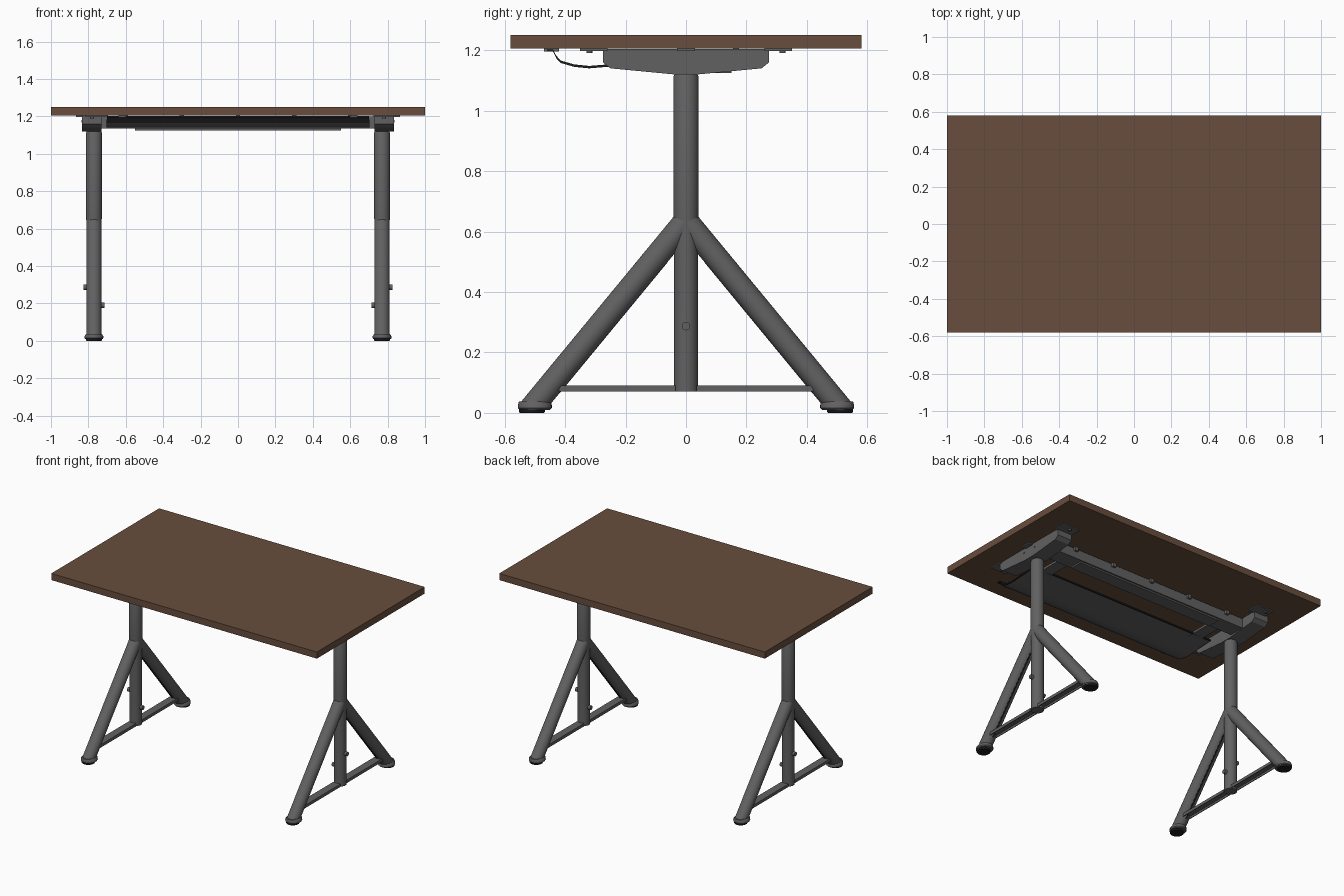
import bpy, bmesh, math
from math import sin, cos, tan, pi

cube = bpy.data.objects.get("Cube")
if cube:
    bpy.data.objects.remove(cube, do_unlink=True)


def material(name, rgb):
    m = bpy.data.materials.new(name)
    m.use_nodes = True
    m.diffuse_color = (*rgb, 1)
    m.node_tree.nodes["Principled BSDF"].inputs["Base Color"].default_value = (*rgb, 1)
    return m


BROWN = material("brown wood", (0.14, 0.075, 0.048))
GREY = material("dark grey metal", (0.12, 0.12, 0.12))
BLACK = material("black rubber", (0.012, 0.012, 0.012))


def finish(name, bm, mat, smooth=False):
    bmesh.ops.recalc_face_normals(bm, faces=bm.faces)
    mesh = bpy.data.meshes.new(name)
    bm.to_mesh(mesh)
    bm.free()
    mesh.materials.append(mat)
    ob = bpy.data.objects.new(name, mesh)
    bpy.context.collection.objects.link(ob)
    if smooth:
        bpy.ops.object.select_all(action='DESELECT')
        ob.select_set(True)
        bpy.context.view_layer.objects.active = ob
        bpy.ops.object.shade_smooth_by_angle(angle=math.radians(40))
    return ob


def loft(name, rings, mat, smooth=True):
    """Bridge equal rings of points and cap both ends."""
    bm = bmesh.new()
    rows = [[bm.verts.new(p) for p in ring] for ring in rings]
    n = len(rows[0])
    for a, b in zip(rows, rows[1:]):
        for i in range(n):
            j = (i + 1) % n
            bm.faces.new((a[i], a[j], b[j], b[i]))
    bm.faces.new(rows[0])
    bm.faces.new(rows[-1])
    return finish(name, bm, mat, smooth)


def box(name, x0, x1, y0, y1, z0, z1, mat=GREY):
    ring = lambda z: [(x0, y0, z), (x1, y0, z), (x1, y1, z), (x0, y1, z)]
    return loft(name, [ring(z0), ring(z1)], mat, False)


def prism(name, profile, x0, x1, mat=GREY, smooth=False):
    """Extrude a (y, z) profile along x."""
    return loft(name, [[(x, y, z) for y, z in profile] for x in (x0, x1)], mat, smooth)


def stack(name, x, y, levels, mat, n=32):
    """Upright turned shape from (z, x radius, y radius) levels."""
    return loft(name, [[(x + rx * cos(2 * pi * i / n), y + ry * sin(2 * pi * i / n), z)
                        for i in range(n)] for z, rx, ry in levels], mat)


def knob(name, x0, x1, z, r, n=16):
    """Round screw head pointing along x."""
    return prism(name, [(r * cos(2 * pi * i / n), z + r * sin(2 * pi * i / n))
                        for i in range(n)], x0, x1, GREY, True)


def sheet(path, t):
    """Closed profile of a thin sheet following a (y, z) path."""
    return path + [(y, z + t) for y, z in reversed(path)]


# Tabletop
box("tabletop", -1, 1, -0.58, 0.58, 1.205, 1.25, BROWN)

# Trestle legs
COL_X, R, ANGLE, TOP_Z, BOT_Z = 0.77, 0.04, math.radians(50.5), 0.636, 0.03
FOOT_Y = (TOP_Z - BOT_Z) / tan(ANGLE)

for s, side in ((1, "left"), (-1, "right")):
    cx = s * COL_X
    stack(side + "_column", cx, 0,
          [(0.07, 0.04, 0.04), (0.62, 0.04, 0.04), (0.66, 0.042, 0.042),
           (1.112, 0.042, 0.042), (1.12, 0.038, 0.038)], GREY)

    for d, end in ((-1, "front"), (1, "back")):
        # Slanted tube, cut level at the foot and upright inside the column
        low, high, n = [], [], 32
        for i in range(n):
            t = 2 * pi * i / n
            x, p = cx + R * cos(t), R * sin(t)
            low.append((x, d * (FOOT_Y + p / sin(ANGLE)), BOT_Z))
            high.append((x, 0, TOP_Z + p / cos(ANGLE)))
        loft(f"{side}_{end}_leg", [low, high], GREY)

        # Slot along the underside of the tube
        slot = []
        for y in (0.06, 0.42):
            z = TOP_Z - y * tan(ANGLE) - R / cos(ANGLE)
            slot.append([(cx + dx, d * y, z + dz) for dx, dz in
                         ((-0.006, 0.006), (0.006, 0.006), (0.006, -0.001), (-0.006, -0.001))])
        loft(f"{side}_{end}_leg_slot", slot, BLACK, False)

        # Foot and rubber pad
        stack(f"{side}_{end}_foot", cx, d * 0.5,
              [(0.01, 0.046, 0.05), (0.016, 0.051, 0.056), (0.026, 0.05, 0.056),
               (0.038, 0.041, 0.053)], GREY)
        stack(f"{side}_{end}_pad", cx, d * 0.51,
              [(0, 0.04, 0.04), (0.004, 0.043, 0.043), (0.012, 0.043, 0.043)], BLACK)

        # Lower crossbar, an open channel
        y0, y1 = sorted((d * 0.035, d * 0.42))
        box(f"{side}_{end}_crossbar", cx - 0.027, cx + 0.027, y0, y1, 0.083, 0.09)
        for e in (-1, 1):
            xs = sorted((cx + e * 0.022, cx + e * 0.027))
            box(f"{side}_{end}_crossbar_flange", *xs, y0, y1, 0.07, 0.09)

        # Fixing tab and bolt under the top
        y0, y1 = sorted((d * 0.26, d * 0.35))
        box(f"{side}_{end}_fixing_tab", cx - 0.045, cx + 0.075, y0, y1, 1.198, 1.205)
        stack(f"{side}_{end}_fixing_bolt", cx + s * 0.01, d * 0.32,
              [(1.19, 0.01, 0.01), (1.2, 0.01, 0.01)], GREY, 12)

    # Support bracket with tapered ends
    half = [(0.04, 1.12), (0.25, 1.14), (0.275, 1.16), (0.275, 1.204)]
    bracket = half + [(-y, z) for y, z in reversed(half)]
    prism(side + "_bracket", bracket, s * 0.73, s * 0.835)
    box(side + "_bracket_lip", *sorted((s * 0.83, s * 0.865)), -0.03, 0.03, 1.197, 1.205)
    for y in (-0.05, 0.05):
        ob = knob(side + "_bracket_screw", s * 0.83, s * 0.838, 1.175, 0.006)
        ob.location.y = y

    # Height adjusting knobs
    knob(side + "_outer_knob", cx + s * 0.03, cx + s * 0.056, 0.287, 0.014)
    knob(side + "_inner_knob", cx - s * 0.03, cx - s * 0.056, 0.19, 0.014)

    # Tray hanger
    box(side + "_tray_hanger", *sorted((s * 0.56, s * 0.64)), -0.16, 0.06, 1.15, 1.165)

# Long beam beneath the top
box("beam", -0.735, 0.735, 0.05, 0.16, 1.135, 1.2)
box("beam_lower_plate", -0.55, 0.55, 0.06, 0.15, 1.125, 1.136)
for i in range(5):
    x = -0.6 + 0.3 * i
    box("beam_clip", x - 0.012, x + 0.012, 0.155, 0.175, 1.18, 1.205)

# Curved cable tray with a dark rim
tray = [(-0.43, 1.175), (-0.415, 1.158), (-0.37, 1.145), (-0.32, 1.14),
        (-0.26, 1.145), (-0.19, 1.148), (-0.11, 1.152)]
prism("cable_tray", sheet(tray, 0.005), -0.7, 0.7, GREY, True)
box("tray_back_rim", -0.7, 0.7, -0.115, -0.105, 1.15, 1.16, BLACK)
prism("tray_front_rim", sheet([(-0.46, 1.195), (-0.44, 1.195), (-0.425, 1.165)], 0.007),
      -0.7, 0.7, BLACK)
for s in (-1, 1):
    prism("tray_end_rim", sheet(tray, 0.008), s * 0.695, s * 0.703, BLACK)
    box("tray_hook", s * 0.62 - 0.02, s * 0.62 + 0.02, -0.47, -0.42, 1.195, 1.205)
